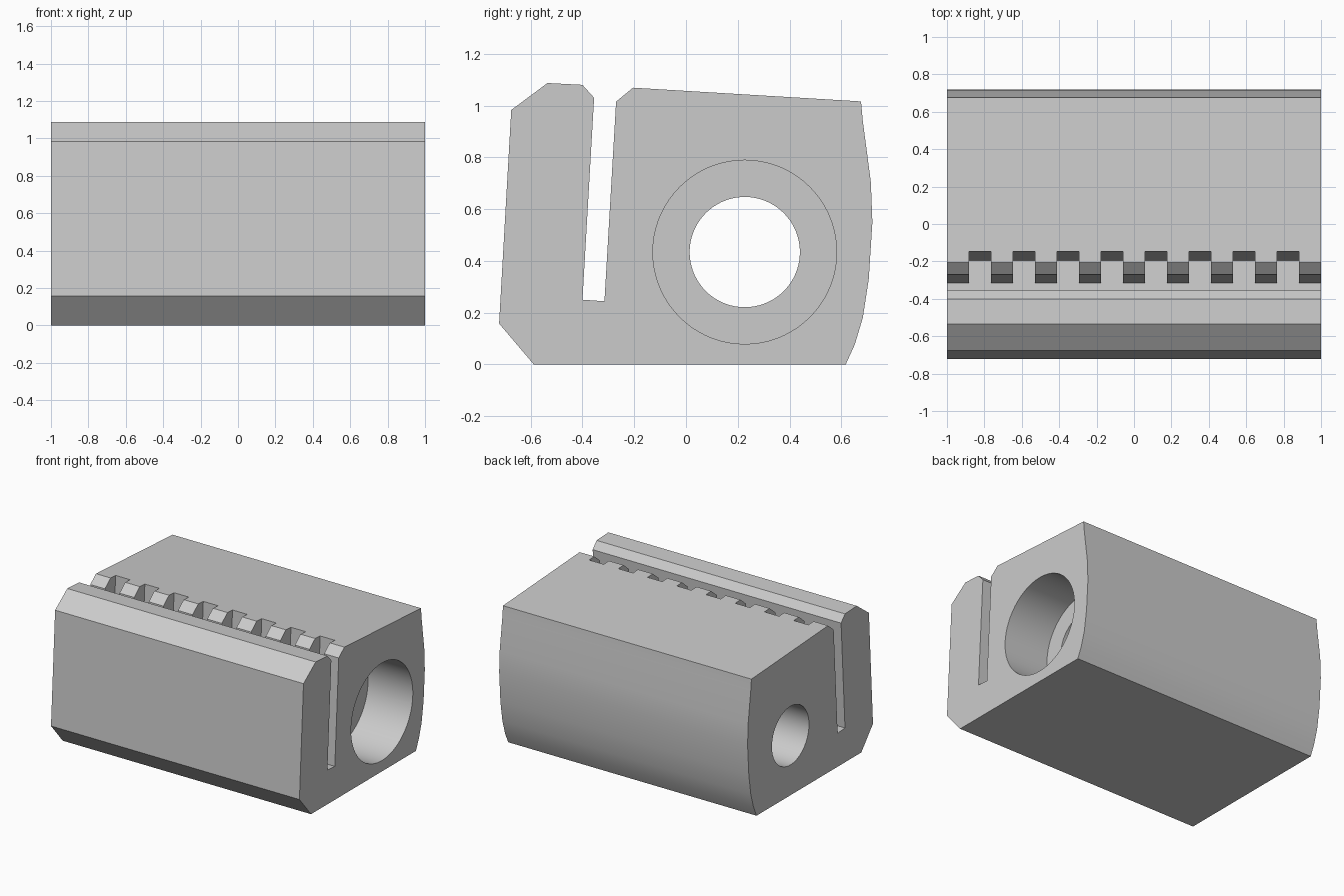
import bpy
import bmesh
from math import radians, pi
from mathutils import Matrix

if "Cube" in bpy.data.objects:
    bpy.data.objects.remove(bpy.data.objects["Cube"], do_unlink=True)

# Single plain material
grey = bpy.data.materials.new("light_grey")
grey.use_nodes = True
colour = (0.6, 0.6, 0.6, 1)
grey.diffuse_color = colour
grey.node_tree.nodes["Principled BSDF"].inputs["Base Color"].default_value = colour


def add_prism(bm, profile, x0, x1):
    """Extrude a (y, z) outline along x."""
    face = bm.faces.new([bm.verts.new((x0, y, z)) for y, z in profile])
    new = bmesh.ops.extrude_face_region(bm, geom=[face])["geom"]
    moved = [v for v in new if isinstance(v, bmesh.types.BMVert)]
    bmesh.ops.translate(bm, verts=moved, vec=(x1 - x0, 0, 0))


def finish(bm, name):
    bmesh.ops.recalc_face_normals(bm, faces=bm.faces)
    mesh = bpy.data.meshes.new(name)
    bm.to_mesh(mesh)
    bm.free()
    mesh.materials.append(grey)
    obj = bpy.data.objects.new(name, mesh)
    bpy.context.collection.objects.link(obj)
    return obj


def bore(name, radius, x0, x1):
    """Cylinder cutter along x."""
    bm = bmesh.new()
    place = Matrix.Translation(((x0 + x1) / 2, 0.227, 0.434)) @ Matrix.Rotation(pi / 2, 4, 'Y')
    bmesh.ops.create_cone(bm, cap_ends=True, segments=72, radius1=radius,
                          radius2=radius, depth=x1 - x0, matrix=place)
    return finish(bm, name)


# Block outline: front lip, slot, sloped top and curved back
front = [(-0.588, 0), (-0.722, 0.158), (-0.675, 0.983), (-0.535, 1.087),
         (-0.4, 1.08), (-0.355, 1.03)]
slot = [(-0.4, 0.25), (-0.315, 0.244)]
top = [(-0.27, 1.015), (-0.205, 1.069), (0.676, 1.016)]
back = [(0.683, 0.94), (0.714, 0.705), (0.72, 0.55), (0.706, 0.33),
        (0.683, 0.18), (0.652, 0.077), (0.617, 0)]
bm = bmesh.new()
add_prism(bm, front + slot + top + back, -1, 1)
block = finish(bm, "slotted_block")

# Row of notches behind the slot, as deep as the slot
notch = [(-0.35, 0.249), (-0.195, 0.238), (-0.139, 1.2), (-0.295, 1.2)]
step = 2 / 17
bm = bmesh.new()
for i in range(1, 17, 2):
    add_prism(bm, notch, -1 + i * step, -1 + (i + 1) * step)
cutters = [finish(bm, "notch_cutter"),
           bore("through_bore_cutter", 0.213, -1.2, 1.2),
           bore("counterbore_cutter", 0.355, 0.64, 1.3)]

# Cut the block and drop the cutters
bpy.ops.object.select_all(action='DESELECT')
block.select_set(True)
bpy.context.view_layer.objects.active = block
for cutter in cutters:
    cutter.hide_render = True
    mod = block.modifiers.new(cutter.name, 'BOOLEAN')
    mod.operation = 'DIFFERENCE'
    mod.solver = 'EXACT'
    mod.object = cutter
    bpy.ops.object.modifier_apply(modifier=mod.name)
    bpy.data.objects.remove(cutter, do_unlink=True)

# Smooth back and bores, crisp corners
bpy.ops.object.shade_smooth_by_angle(angle=radians(25))
